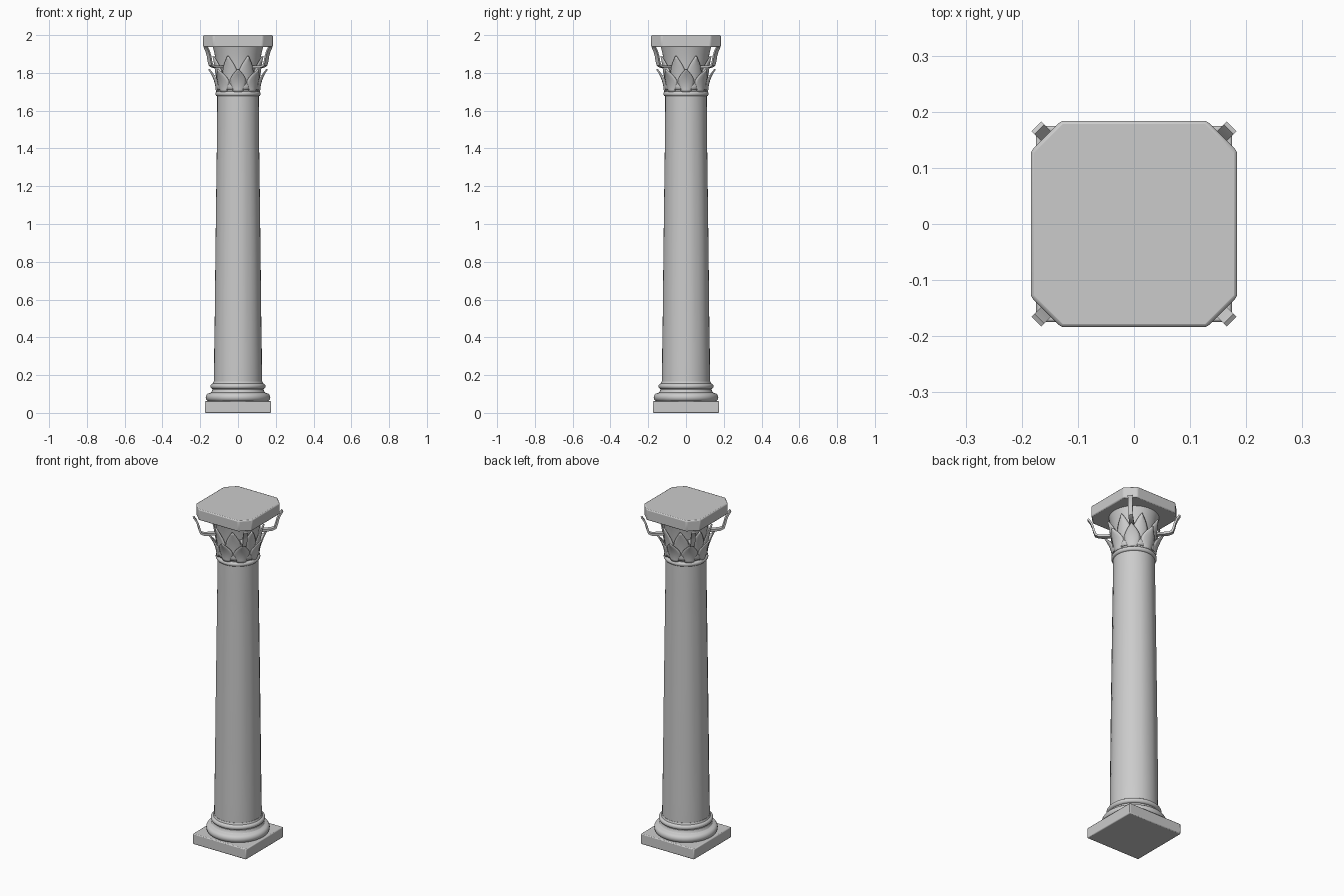
import bpy, bmesh
from math import sin, cos, pi, radians
from mathutils import Vector

if "Cube" in bpy.data.objects:
    bpy.data.objects.remove(bpy.data.objects["Cube"])


def make_object(name, verts, faces, bevel=0, thickness=0):
    mesh = bpy.data.meshes.new(name)
    mesh.from_pydata(verts, [], faces)
    bm = bmesh.new()
    bm.from_mesh(mesh)
    bmesh.ops.recalc_face_normals(bm, faces=bm.faces)
    bm.to_mesh(mesh)
    bm.free()
    ob = bpy.data.objects.new(name, mesh)
    bpy.context.collection.objects.link(ob)
    if thickness:
        m = ob.modifiers.new("thickness", 'SOLIDIFY')
        m.thickness, m.offset = thickness, 0
    if bevel:
        m = ob.modifiers.new("bevel", 'BEVEL')
        m.width, m.segments = bevel, 2
    bpy.ops.object.select_all(action='DESELECT')
    ob.select_set(True)
    bpy.context.view_layer.objects.active = ob
    bpy.ops.object.shade_smooth_by_angle(angle=radians(30))
    return ob


def lathe(name, profile, segs=48, shape=lambda a, z: 1):
    """Spin (radius, z) points around z, with capped ends."""
    verts, faces = [], []
    for r, z in profile:
        for i in range(segs):
            a = 2 * pi * i / segs
            k = r * shape(a, z)
            verts.append((k * cos(a), k * sin(a), z))
    for j in range(len(profile) - 1):
        for i in range(segs):
            n = (i + 1) % segs
            faces.append((j*segs + i, j*segs + n, (j+1)*segs + n, (j+1)*segs + i))
    faces.append(tuple(range(segs))[::-1])
    faces.append(tuple(range((len(profile) - 1) * segs, len(profile) * segs)))
    return make_object(name, verts, faces)


def prism(name, outline, z0, z1, bevel):
    n = len(outline)
    verts = [(x, y, z) for z in (z0, z1) for x, y in outline]
    faces = [tuple(range(n))[::-1], tuple(range(n, 2 * n))]
    faces += [(i, (i+1) % n, n + (i+1) % n, n + i) for i in range(n)]
    return make_object(name, verts, faces, bevel)


def half_round(r, z0, z1, bulge, n=8):
    return [(r + bulge * sin(pi * i / n), (z0 + z1) / 2 - (z1 - z0) / 2 * cos(pi * i / n))
            for i in range(n + 1)]


# square plinth
s = 0.175
prism("plinth", [(-s, -s), (s, -s), (s, s), (-s, s)], 0, 0.062, 0.005)

# moulded base: large torus, hollow, small torus
base = half_round(0.15, 0.06, 0.105, 0.021)
base += [(0.142, 0.109), (0.137, 0.117), (0.136, 0.125)]
base += half_round(0.133, 0.127, 0.155, 0.013) + [(0.129, 0.165)]
lathe("base_moulding", base)


# tapered shaft with very shallow flutes fading out at both ends
def flute(a, z):
    fade = max(0, min(1, (z - 0.2) / 0.3, (1.65 - z) / 0.2))
    return 1 - 0.018 * fade * abs(cos(6 * a))


shaft = []
for i in range(25):
    t = i / 24
    shaft.append((0.128 - 0.018 * t ** 1.3, 0.15 + 1.54 * t))
lathe("shaft", shaft, 32, flute)

# neck ring and flaring bell of the capital
lathe("neck_ring", half_round(0.108, 1.676, 1.702, 0.012))
lathe("capital_bell", [(0.108, 1.69), (0.107, 1.74), (0.109, 1.80), (0.115, 1.85),
                       (0.124, 1.90), (0.135, 1.945)])


# pointed leaves wrapped around the bell, tips curling outward
def leaf_ring(name, count, offset, z0, height, width, r0, r1):
    rows, cols = 10, 6
    verts, faces = [], []
    for k in range(count):
        a0 = offset + 2 * pi * k / count
        start = len(verts)
        for j in range(rows + 1):
            t = j / rows
            w = width * (0.55 + 0.45 * sin(pi * t / 0.9)) if t < 0.45 else \
                width * max(0.02, 1 - ((t - 0.45) / 0.55) ** 1.7)
            for i in range(cols + 1):
                u = 2 * i / cols - 1
                r = r0 + (r1 - r0) * t ** 2 + 0.006 * (1 - u * u)
                a = a0 + u * w / 2 / r
                verts.append((r * cos(a), r * sin(a), z0 + height * t))
        for j in range(rows):
            for i in range(cols):
                p = start + j * (cols + 1) + i
                faces.append((p, p + 1, p + cols + 2, p + cols + 1))
    return make_object(name, verts, faces, thickness=0.005)


leaf_ring("lower_leaves", 8, 0, 1.70, 0.12, 0.088, 0.109, 0.15)
leaf_ring("upper_leaves", 8, pi / 8, 1.71, 0.18, 0.088, 0.108, 0.138)

# corner scrolls: flat bands reaching out along the diagonals, then up
path = [(0.10, 1.832), (0.15, 1.832), (0.185, 1.834), (0.203, 1.842), (0.211, 1.865),
        (0.217, 1.89), (0.227, 1.915), (0.242, 1.938)]
half_w, half_t = 0.012, 0.007
for k in range(4):
    a = pi / 4 + k * pi / 2
    out, side, up = Vector((cos(a), sin(a), 0)), Vector((-sin(a), cos(a), 0)), Vector((0, 0, 1))
    verts, faces = [], []
    for i, (r, z) in enumerate(path):
        b, c = path[max(i - 1, 0)], path[min(i + 1, len(path) - 1)]
        d = (out * (c[0] - b[0]) + up * (c[1] - b[1])).normalized()
        n = side.cross(d)
        th = half_t * (1 - 0.4 * i / len(path))
        p = out * r + up * z
        verts += [p + side * x * half_w + n * y * th
                  for x, y in ((-1, -1), (1, -1), (1, 1), (-1, 1))]
    for i in range(len(path) - 1):
        for j in range(4):
            m = (j + 1) % 4
            faces.append((4*i + j, 4*i + m, 4*i + 4 + m, 4*i + 4 + j))
    e = 4 * (len(path) - 1)
    faces += [(0, 1, 2, 3), (e, e + 1, e + 2, e + 3)]
    make_object(f"corner_scroll_{k + 1}", verts, faces)

# abacus slab with cut corners
h, c = 0.184, 0.13
prism("abacus", [(c, -h), (h, -c), (h, c), (c, h), (-c, h), (-h, c), (-h, -c), (-c, -h)],
      1.936, 2.0, 0.006)
